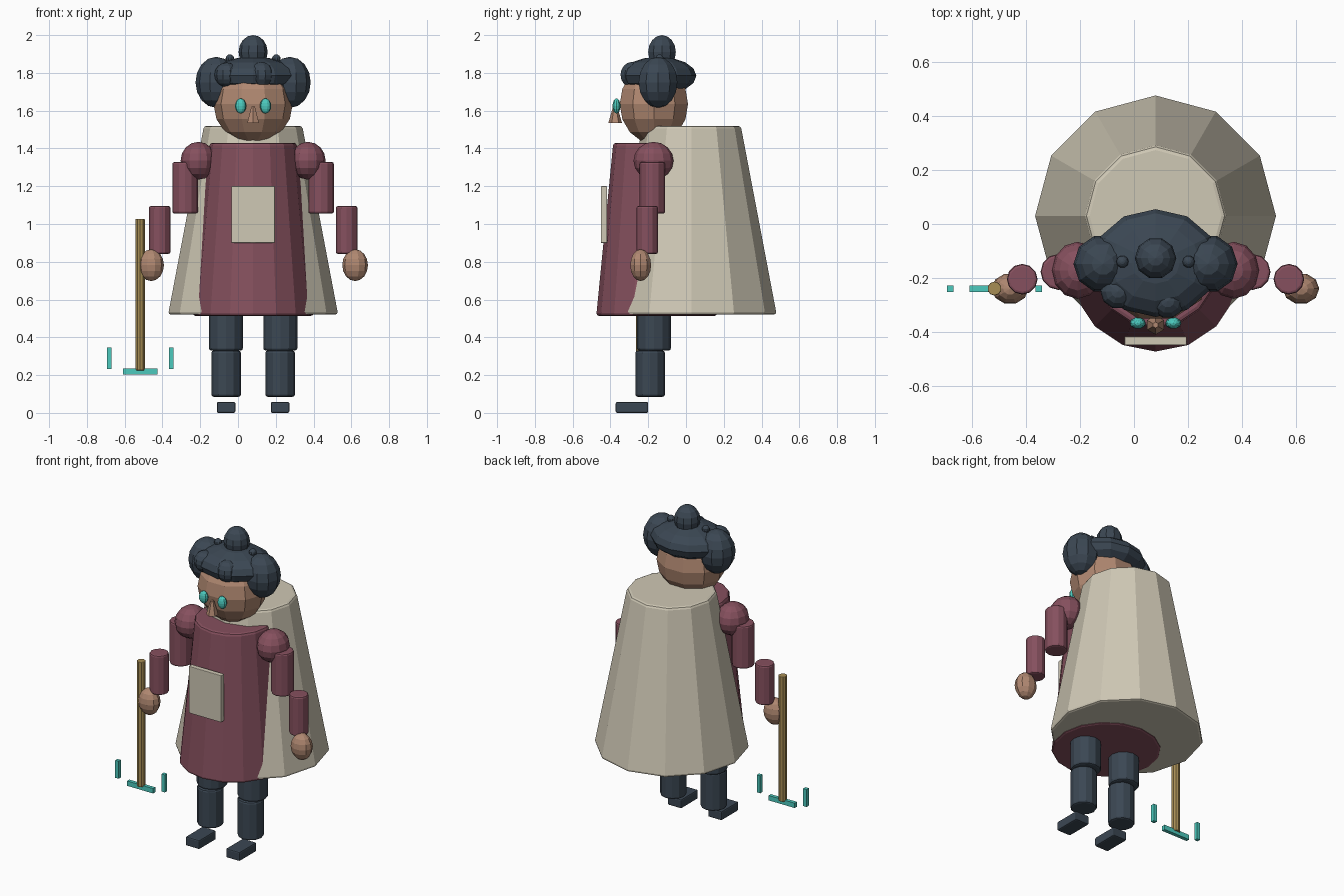
import bpy, bmesh, math
from mathutils import Matrix, Vector

if "Cube" in bpy.data.objects:
    bpy.data.objects.remove(bpy.data.objects["Cube"])

CX = 0.08  # body centre line


def material(name, rgb):
    m = bpy.data.materials.new(name)
    lin = [(c / 255 / 12.92) if c < 11 else ((c / 255 + 0.055) / 1.055) ** 2.4 for c in rgb]
    m.diffuse_color = (*lin, 1)
    m.use_nodes = True
    m.node_tree.nodes["Principled BSDF"].inputs["Base Color"].default_value = m.diffuse_color
    return m


CREAM = material("cream cloth", (207, 200, 181))
PLUM = material("plum cloth", (134, 80, 94))
DARK = material("dark slate", (59, 71, 83))
SKIN = material("skin", (176, 136, 113))
TEAL = material("teal", (76, 202, 190))
WOOD = material("wood", (167, 141, 85))


def finish(name, bm, mat, bevel=0.0):
    me = bpy.data.meshes.new(name)
    bm.to_mesh(me)
    bm.free()
    me.materials.append(mat)
    ob = bpy.data.objects.new(name, me)
    bpy.context.collection.objects.link(ob)
    if bevel:
        mod = ob.modifiers.new("soft edges", 'BEVEL')
        mod.width = bevel
        mod.segments = 2
        mod.limit_method = 'ANGLE'
        mod.angle_limit = math.radians(50)
    return ob


def ball(name, mat, loc, rad, segs=10, rings=8):
    bm = bmesh.new()
    turn = Matrix.Rotation(math.pi / 2, 4, 'Z')
    bmesh.ops.create_uvsphere(bm, u_segments=segs, v_segments=rings, radius=1, matrix=turn)
    bmesh.ops.transform(bm, verts=bm.verts,
                        matrix=Matrix.Translation(loc) @ Matrix.Diagonal((*rad, 1)))
    return finish(name, bm, mat)


def cone(name, mat, x, y, z0, z1, r0, r1, segs=12, bevel=0.01):
    bm = bmesh.new()
    bmesh.ops.create_cone(bm, cap_ends=True, segments=segs, radius1=r0, radius2=r1,
                          depth=z1 - z0, matrix=Matrix.Translation((x, y, (z0 + z1) / 2)))
    return finish(name, bm, mat, bevel)


def box(name, mat, lo, hi, bevel=0.0):
    lo, hi = Vector(lo), Vector(hi)
    bm = bmesh.new()
    bmesh.ops.create_cube(bm, size=1, matrix=Matrix.Translation((lo + hi) / 2)
                          @ Matrix.Diagonal((*(hi - lo), 1)))
    return finish(name, bm, mat, bevel)


# Clothing
cone("cape", CREAM, CX, 0.03, 0.52, 1.52, 0.45, 0.26, 12, 0.015)
cone("robe", PLUM, CX, -0.155, 0.513, 1.43, 0.32, 0.23, 16, 0.015)
box("robe_panel", CREAM, (-0.035, -0.45, 0.9), (0.195, -0.418, 1.2), 0.003)

# Head and face
ball("head", SKIN, (CX, -0.17, 1.635), (0.21, 0.19, 0.21))
cone("nose", SKIN, CX, -0.375, 1.535, 1.622, 0.036, 0.011, 6, 0)

# Hair
ball("hair_cap", DARK, (CX, -0.145, 1.785), (0.235, 0.2, 0.1), 12)
ball("top_bun", DARK, (CX, -0.127, 1.91), (0.077, 0.077, 0.09))
ball("front_curl_left", DARK, (-0.06, -0.25, 1.79), (0.065, 0.065, 0.065))
ball("front_curl_right", DARK, (0.125, -0.285, 1.79), (0.065, 0.065, 0.068))

# Mirrored parts
for side, s in (("left", -1), ("right", 1)):
    def px(d):
        return CX + s * d
    ball("eye_" + side, TEAL, (px(0.066), -0.368, 1.625), (0.03, 0.022, 0.04))
    ball("hair_puff_" + side, DARK, (px(0.195), -0.148, 1.75), (0.11, 0.108, 0.135))
    ball("hair_bead_" + side, DARK, (px(0.123), -0.14, 1.873), (0.023, 0.023, 0.025))
    ball("shoulder_" + side, PLUM, (px(0.29), -0.172, 1.335), (0.094, 0.106, 0.1), 12)
    cone("upper_arm_" + side, PLUM, px(0.36), -0.178, 1.055, 1.328, 0.067, 0.067)
    cone("forearm_" + side, PLUM, px(0.495), -0.205, 0.842, 1.095, 0.057, 0.057)
    ball("hand_" + side, SKIN, (px(0.54), -0.24, 0.782), (0.068, 0.058, 0.084))
    cone("thigh_" + side, DARK, px(0.144), -0.17, 0.33, 0.62, 0.09, 0.09, 12, 0.012)
    cone("shin_" + side, DARK, px(0.143), -0.19, 0.085, 0.33, 0.078, 0.078, 12, 0.012)
    box("foot_" + side, DARK, (px(0.143) - 0.049, -0.372, 0), (px(0.143) + 0.049, -0.2, 0.058), 0.008)
    # Loose prongs beside the staff foot
    x = -0.518 + s * 0.164
    box("staff_prong_" + side, TEAL, (x - 0.012, -0.252, 0.233), (x + 0.012, -0.229, 0.345))

# Staff
cone("staff", WOOD, -0.518, -0.24, 0.225, 1.027, 0.026, 0.026, 10, 0.004)
box("staff_bar", TEAL, (-0.61, -0.252, 0.204), (-0.425, -0.229, 0.235))
